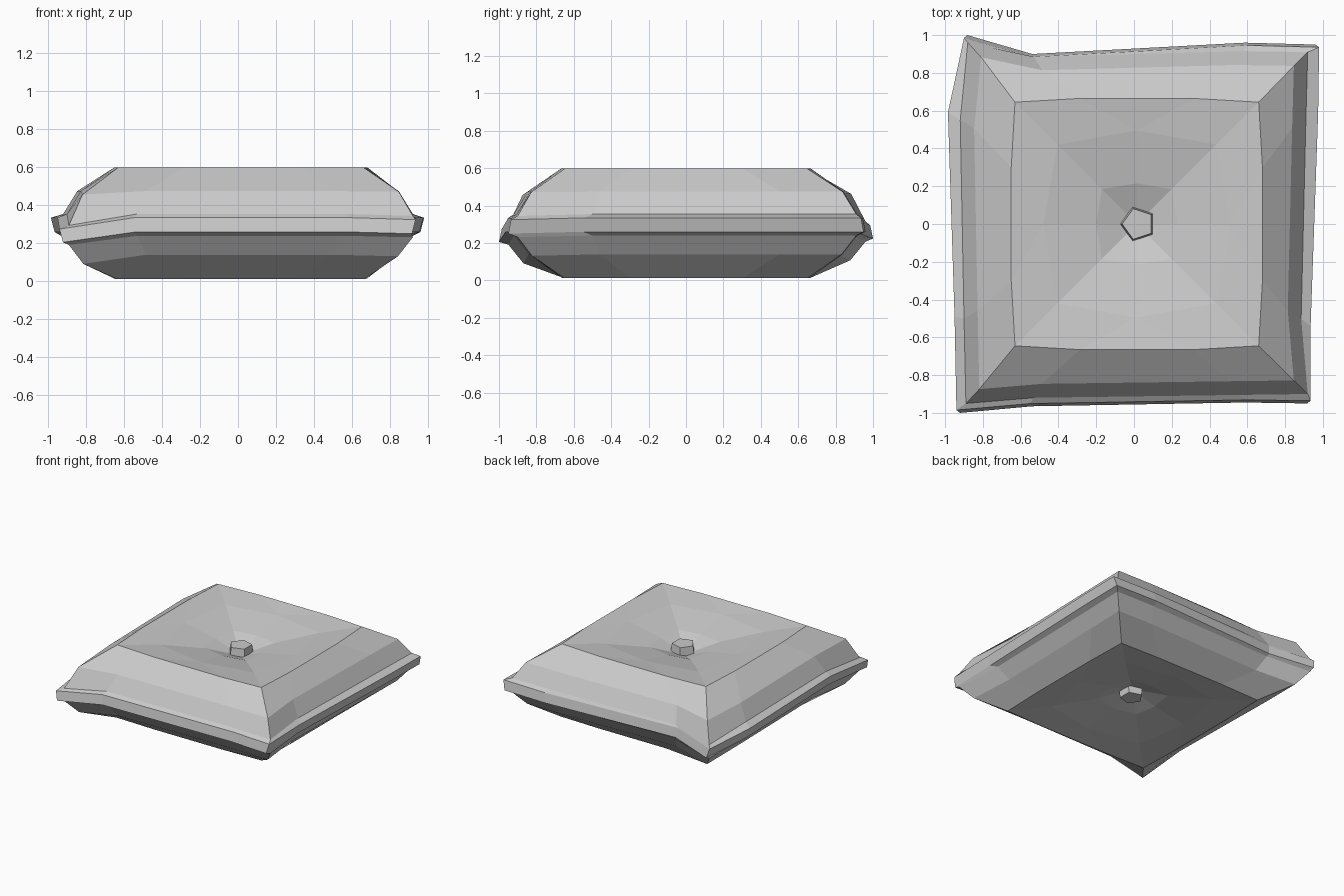
import bpy, bmesh, math
from mathutils import Vector, Matrix

if "Cube" in bpy.data.objects:
    bpy.data.objects.remove(bpy.data.objects["Cube"])

grey = bpy.data.materials.new("cushion grey")
grey.use_nodes = True
GREY = (0.59, 0.59, 0.59, 1)
grey.diffuse_color = GREY
grey.node_tree.nodes["Principled BSDF"].inputs["Base Color"].default_value = GREY


def make_object(name, bm):
    bmesh.ops.recalc_face_normals(bm, faces=bm.faces[:])
    mesh = bpy.data.meshes.new(name)
    bm.to_mesh(mesh)
    bm.free()
    mesh.materials.append(grey)
    obj = bpy.data.objects.new(name, mesh)
    bpy.context.collection.objects.link(obj)


# Uneven plan outlines, from the front left corner, anticlockwise: piping edge and seam
PIPING = [(-.94, -1), (-.55, -.965), (.6, -.945), (.935, -.95), (.935, -.55), (.975, .6),
          (.98, .95), (.6, .96), (-.55, .9), (-.9, 1), (-.985, .6), (-.95, -.5)]
SEAM = [(-.89, -.95), (-.53, -.92), (.55, -.905), (.92, -.9), (.885, -.5), (.91, .55),
        (.92, .91), (.58, .915), (-.53, .885), (-.88, .96), (-.92, .55), (-.9, -.5)]
SAG = {0: -.06, 3: -.01, 9: -.04}   # drooping seam corners


def outline_ring(outline, scale_x, scale_y, z, sag):
    return [(x * scale_x, y * scale_y, z + sag * SAG.get(i, 0))
            for i, (x, y) in enumerate(outline)]


def square_ring(corner, side, split, z):
    """Bulged square; a split of zero joins the two points on each side."""
    points = []
    for k in range(4):
        turn = Matrix.Rotation(k * math.pi / 2, 2)
        for p in ((-corner, -corner), (-split, -side), (split, -side)):
            q = turn @ Vector(p)
            points.append((q.x + .015, q.y, z))
    return points


# Cushion body: rings from the bottom dimple, round the piping, to the top dimple
rings = [
    square_ring(.185, .215, 0, .085),
    square_ring(.42, .495, 0, .035),
    square_ring(.65, .66, .3, .012),
    outline_ring(SEAM, .915, .915, .14, .8),
    outline_ring(SEAM, 1, 1, .24, .8),
    outline_ring(PIPING, .98, 1, .26, .9),
    outline_ring(PIPING, 1, .985, .335, 1),
    outline_ring(SEAM, 1, 1, .355, 1),
    outline_ring(SEAM, .92, .92, .475, .3),
    square_ring(.645, .665, .3, .6),
    square_ring(.42, .495, 0, .575),
    square_ring(.185, .215, 0, .52),
]
bm = bmesh.new()
loops = [[bm.verts.new(p) for p in ring] for ring in rings]
for low, high in zip(loops, loops[1:]):
    for i in range(12):
        j = (i + 1) % 12
        bm.faces.new((low[i], low[j], high[j], high[i]))
for loop, z in ((loops[0], .15), (loops[-1], .44)):
    middle = bm.verts.new((.015, 0, z))
    for i in range(12):
        bm.faces.new((loop[i], loop[(i + 1) % 12], middle))
bmesh.ops.remove_doubles(bm, verts=bm.verts[:], dist=.001)
make_object("cushion", bm)


# Five-sided buttons sunk into both dimples
def button(name, z, direction):
    bm = bmesh.new()
    place = (Matrix.Translation((.022, 0, z)) @ Matrix.Rotation(math.pi, 4, 'Z')
             @ Matrix.Scale(direction, 4, (0, 0, 1)))
    bmesh.ops.create_cone(bm, cap_ends=True, segments=5, radius1=.097, radius2=.085,
                          depth=.08)
    # turn one corner to the model's right
    corner = max(bm.verts, key=lambda v: v.co.xy.length).co
    bm.transform(place @ Matrix.Rotation(-math.atan2(corner.y, corner.x), 4, 'Z'))
    make_object(name, bm)


button("top_button", .49, 1)
button("bottom_button", .115, -1)
